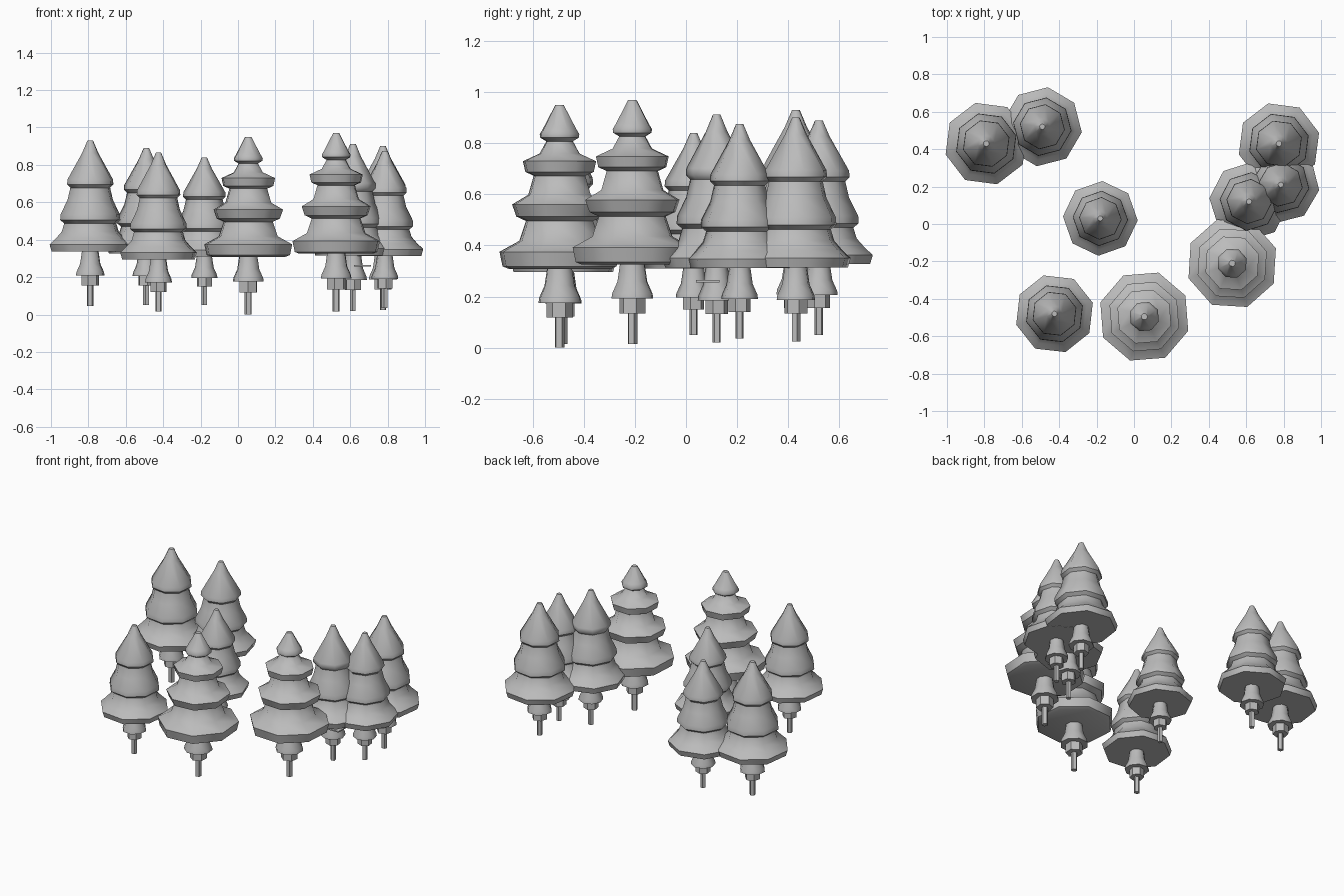
import bpy, bmesh, math

if "Cube" in bpy.data.objects:
    bpy.data.objects.remove(bpy.data.objects["Cube"])

grey = bpy.data.materials.new("plain grey")
grey.diffuse_color = (0.5, 0.5, 0.5, 1)
grey.use_nodes = True
grey.node_tree.nodes["Principled BSDF"].inputs["Base Color"].default_value = grey.diffuse_color

# Profiles as (radius / canopy radius, height / tree height), top to bottom
THREE_TIER = [(.07, 1), (.2, .925), (.56, .765), (.57, .735), (.49, .715),
              (.56, .64), (.73, .555), (.74, .52), (.64, .50),
              (.70, .45), (.84, .41), (1, .372), (.95, .33)]
FOUR_TIER = [(.07, 1), (.28, .9), (.33, .88), (.32, .865), (.22, .85),
             (.33, .80), (.61, .768), (.57, .724), (.43, .708),
             (.52, .63), (.79, .59), (.72, .54), (.56, .522),
             (.67, .44), (1, .395), (.95, .335), (.85, .325)]
FLARE = [(.20, .34), (.25, .255), (.34, .205), (.35, .185)]
BLOCK = [(.21, .19), (.21, .125)]
TRUNK = [(.08, .13), (.08, 0)]


def lathe(name, profile, sides, pos, base, height, radius, turn):
    """Closed solid from a profile swept around a vertical axis."""
    bm = bmesh.new()
    rings = []
    for r, z in profile:
        ring = []
        for i in range(sides):
            a = math.radians(turn) + math.tau * i / sides
            ring.append(bm.verts.new((pos[0] + radius * r * math.cos(a),
                                      pos[1] + radius * r * math.sin(a),
                                      base + height * z)))
        rings.append(ring)
    for up, low in zip(rings, rings[1:]):
        for i in range(sides):
            j = (i + 1) % sides
            bm.faces.new((up[i], low[i], low[j], up[j]))
    bm.faces.new(rings[0])
    bm.faces.new(rings[-1][::-1])
    bmesh.ops.recalc_face_normals(bm, faces=bm.faces)
    mesh = bpy.data.meshes.new(name)
    bm.to_mesh(mesh)
    bm.free()
    mesh.materials.append(grey)
    obj = bpy.data.objects.new(name, mesh)
    bpy.context.collection.objects.link(obj)
    return obj


def smooth(obj, degrees):
    bpy.ops.object.select_all(action='DESELECT')
    obj.select_set(True)
    bpy.context.view_layer.objects.active = obj
    bpy.ops.object.shade_smooth_by_angle(angle=math.radians(degrees))


# Trees: x, y, trunk foot, tip, canopy radius, turn, profile
trees = [
    (-.79, .43, .045, .93, .225, 15, THREE_TIER),
    (-.49, .52, .05, .89, .213, 37, THREE_TIER),
    (-.18, .03, .05, .84, .20, 42, THREE_TIER),
    (-.425, -.48, .015, .865, .213, 16, THREE_TIER),
    (.775, .43, .025, .90, .222, 15, THREE_TIER),
    (.785, .21, .035, .875, .207, 37, THREE_TIER),
    (.615, .12, .02, .912, .213, 40, THREE_TIER),
    (.525, -.21, .015, .97, .247, 19, FOUR_TIER),
    (.055, -.495, 0, .95, .247, 27, FOUR_TIER),
]
for n, (x, y, foot, tip, radius, turn, profile) in enumerate(trees, 1):
    place = ((x, y), foot, tip - foot, radius, turn)
    smooth(lathe(f"canopy_{n}", profile, 8, *place), 46)
    smooth(lathe(f"lower_skirt_{n}", FLARE, 8, *place), 46)
    lathe(f"collar_{n}", BLOCK, 6, *place)
    lathe(f"trunk_{n}", TRUNK, 5, *place)

# Small loose flake beneath the right-hand trees
lathe("flake", [(1, 1), (1, 0)], 4, (.665, .085), .256, .008, .065, 45)
